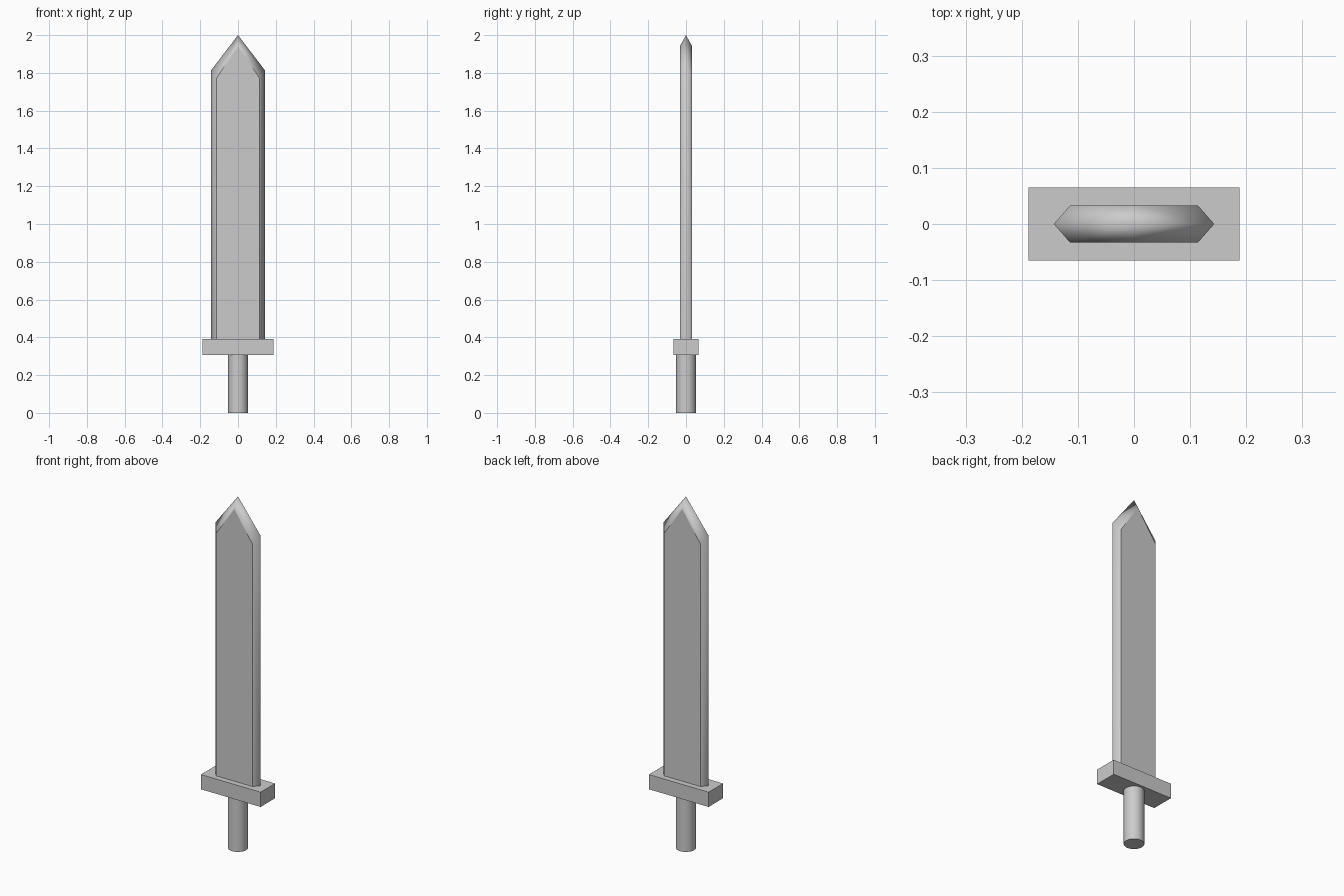
import bpy, bmesh

if "Cube" in bpy.data.objects:
    bpy.data.objects.remove(bpy.data.objects["Cube"])

GUARD_Z0, GUARD_Z1 = 0.307, 0.391


def box(name, size, centre):
    bpy.ops.mesh.primitive_cube_add(size=1, location=centre)
    ob = bpy.context.object
    ob.name = name
    ob.scale = size
    bpy.ops.object.transform_apply(location=False, rotation=False, scale=True)
    return ob


# Handle: smooth round grip
bpy.ops.mesh.primitive_cylinder_add(vertices=32, radius=0.052, depth=GUARD_Z0,
                                    location=(0, 0, GUARD_Z0 / 2))
bpy.context.object.name = "handle"
bpy.ops.object.shade_smooth_by_angle()

# Guard: plain block
box("guard", (0.376, 0.13, GUARD_Z1 - GUARD_Z0), (0, 0, (GUARD_Z0 + GUARD_Z1) / 2))


# Blade: cutting-edge outline joined to a smaller flat outline on each side
def outline(half_width, shoulder, tip):
    return [(-half_width, GUARD_Z1), (half_width, GUARD_Z1),
            (half_width, shoulder), (0, tip), (-half_width, shoulder)]


bm = bmesh.new()
edge = [bm.verts.new((x, 0, z)) for x, z in outline(0.143, 1.813, 2.0)]
for side in (-1, 1):
    flat = [bm.verts.new((x, side * 0.033, z)) for x, z in outline(0.114, 1.772, 1.94)]
    face = bm.faces.new(flat)
    for i in range(5):
        j = (i + 1) % 5
        bm.faces.new((edge[i], edge[j], flat[j], flat[i]))
    # Crisp border around the flat, soft shading over the bevels
    for e in face.edges:
        e.smooth = False
bmesh.ops.recalc_face_normals(bm, faces=bm.faces)
for f in bm.faces:
    f.smooth = True
    if f.normal.z < -0.9:
        for e in f.edges:
            if all(abs(v.co.z - GUARD_Z1) < 1e-4 for v in e.verts) and abs(e.verts[0].co.x + e.verts[1].co.x) > 0.01:
                e.smooth = False
mesh = bpy.data.meshes.new("blade")
bm.to_mesh(mesh)
bm.free()
bpy.context.collection.objects.link(bpy.data.objects.new("blade", mesh))
